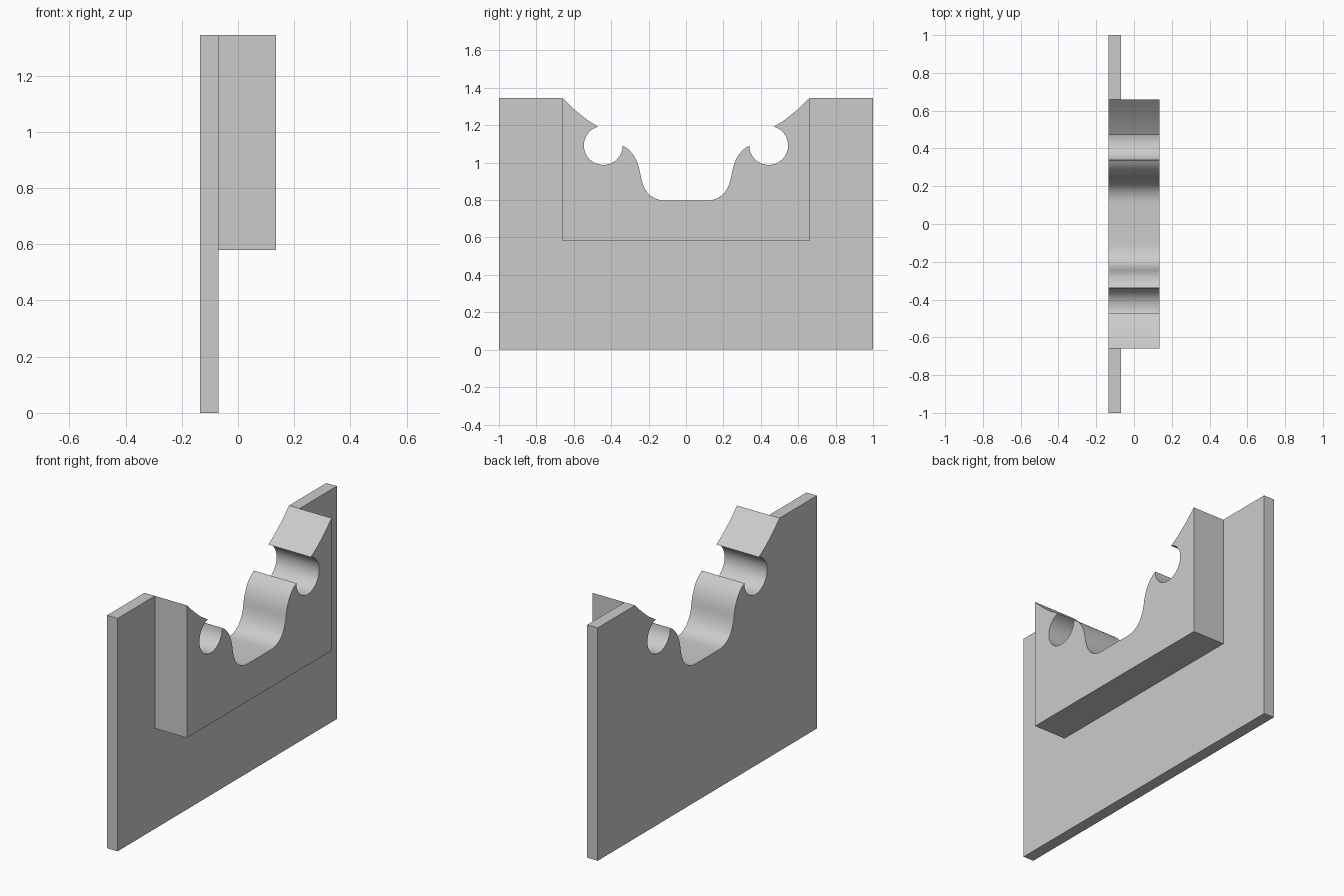
import bpy, bmesh, math
from mathutils import Vector
from mathutils.geometry import interpolate_bezier

cube = bpy.data.objects.get("Cube")
if cube:
    bpy.data.objects.remove(cube, do_unlink=True)

X_BACK, X_PLATE, X_BLOCK = -0.136, -0.069, 0.136
TOP, HALF_LENGTH = 1.345, 1.0
BLOCK_HALF, BLOCK_BASE = 0.66, 0.58


def bezier(points, count):
    a, b, c, d = (Vector(p) for p in points)
    return [p.to_2d() for p in interpolate_bezier(a.to_3d(), b.to_3d(), c.to_3d(), d.to_3d(), count)]


# Half of the notch: shoulder slope, round socket, ogee down to the flat floor
center, radius = Vector((0.442, 1.092)), 0.104
half = [Vector((BLOCK_HALF, TOP)), Vector((0.592, 1.28)), Vector((0.53, 1.23))]
for i in range(33):
    a = math.radians(74 - 254 * i / 32)
    half.append(center + radius * Vector((math.cos(a), math.sin(a))))
half += bezier([(0.337, 1.09), (0.285, 1.065), (0.258, 1.01), (0.246, 0.95)], 10)
half += bezier([(0.246, 0.95), (0.235, 0.87), (0.205, 0.797), (0.105, 0.797)], 14)[1:]
notch = half + [Vector((-p.x, p.y)) for p in reversed(half)]

plate_edge = [Vector(p) for p in ((-BLOCK_HALF, TOP), (-HALF_LENGTH, TOP), (-HALF_LENGTH, 0),
                                  (HALF_LENGTH, 0), (HALF_LENGTH, TOP), (BLOCK_HALF, TOP))]
block_edge = [Vector(p) for p in ((-BLOCK_HALF, TOP), (-BLOCK_HALF, BLOCK_BASE),
                                  (BLOCK_HALF, BLOCK_BASE), (BLOCK_HALF, TOP))]

bm = bmesh.new()


def face(points, x):
    bm.faces.new([bm.verts.new((x, p.x, p.y)) for p in points])


def strip(path, xa, xb):
    for p, q in zip(path, path[1:]):
        bm.faces.new([bm.verts.new(v) for v in
                      ((xa, p.x, p.y), (xa, q.x, q.y), (xb, q.x, q.y), (xb, p.x, p.y))])


# Flat faces: plate back, plate front around the block, block front
face(notch + plate_edge[1:-1], X_BACK)
face(plate_edge + block_edge[::-1][1:-1], X_PLATE)
face(notch + block_edge[1:-1], X_BLOCK)
# Side walls
strip(notch, X_BACK, X_PLATE)
strip(notch, X_PLATE, X_BLOCK)
strip(plate_edge, X_BACK, X_PLATE)
strip(block_edge, X_PLATE, X_BLOCK)

bmesh.ops.remove_doubles(bm, verts=bm.verts, dist=0.0005)
bmesh.ops.recalc_face_normals(bm, faces=bm.faces)
mesh = bpy.data.meshes.new("notched_bracket")
bm.to_mesh(mesh)
bm.free()

# Plain grey material
grey = bpy.data.materials.new("light grey")
grey.use_nodes = True
color = (0.6, 0.6, 0.6, 1)
grey.diffuse_color = color
grey.node_tree.nodes["Principled BSDF"].inputs["Base Color"].default_value = color
mesh.materials.append(grey)

bracket = bpy.data.objects.new("notched_bracket", mesh)
bpy.context.collection.objects.link(bracket)
bpy.ops.object.select_all(action="DESELECT")
bracket.select_set(True)
bpy.context.view_layer.objects.active = bracket
bpy.ops.object.shade_smooth_by_angle(angle=math.radians(30))
